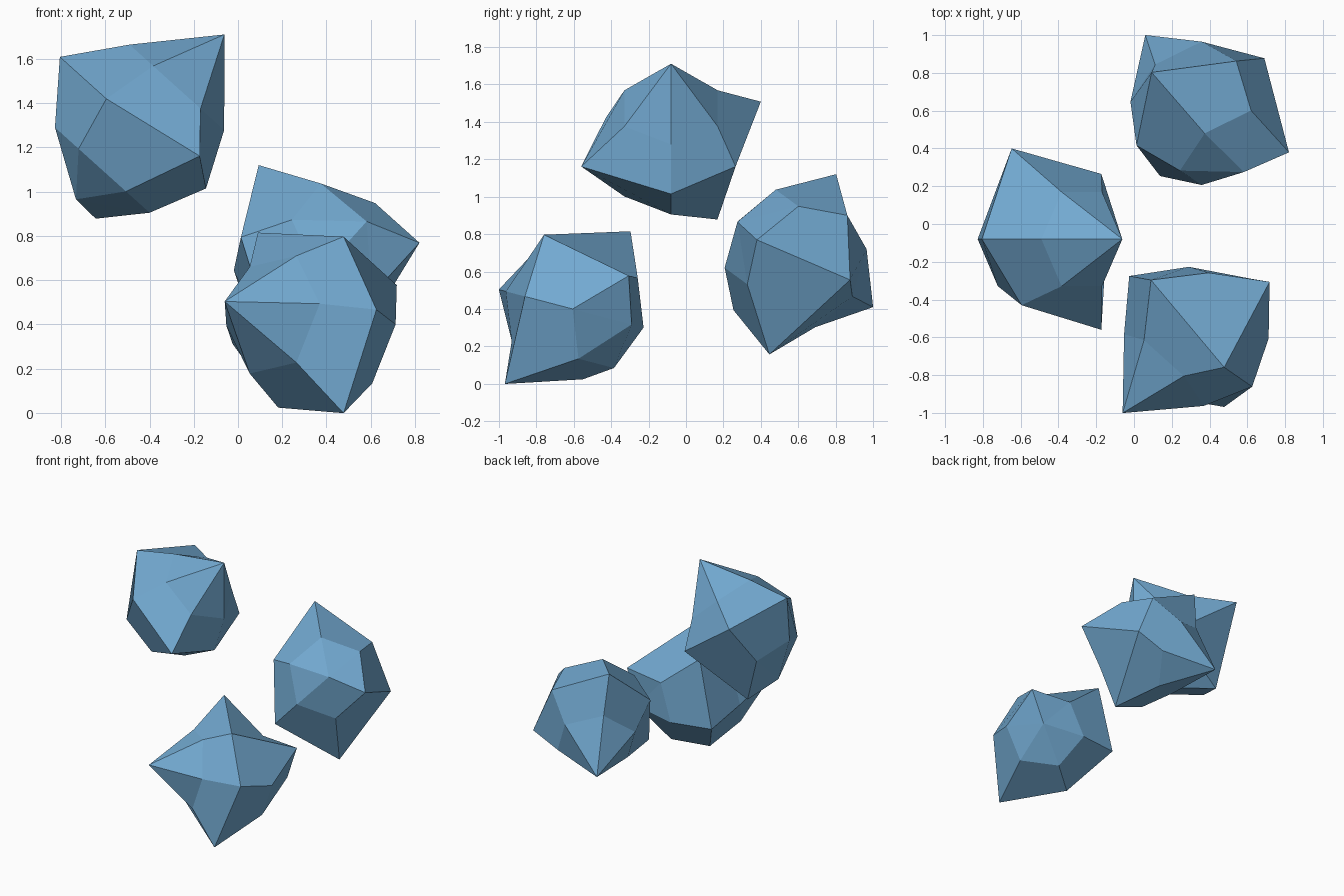
import bpy
import bmesh
import math
from mathutils import Matrix, Vector

if "Cube" in bpy.data.objects:
    bpy.data.objects.remove(bpy.data.objects["Cube"])

# One flat blue for all rocks
blue = bpy.data.materials.new("rock blue")
blue.diffuse_color = (0.17, 0.40, 0.64, 1.0)
blue.use_nodes = True
blue.node_tree.nodes["Principled BSDF"].inputs["Base Color"].default_value = blue.diffuse_color

# Corners pulled out of the even six-sided ball: (ring, step) -> position
SPIKES = {
    (0, 2): (-0.30, 0.48, 0.03),
    (0, 1): (0.285, 0.345, 0.09),
    (0, 3): (-0.485, 0.0, 0.0),
    (0, 5): (0.285, -0.48, 0.09),
    (-1, 1): (0.125, 0.248, -0.435),
}


def rock_mesh():
    """Low-poly ball: two poles, three rings of six, a few jagged corners."""
    bm = bmesh.new()
    rings = []
    for ring, radius, height in ((1, 0.288, 0.252), (0, 0.404, 0.0), (-1, 0.288, -0.252)):
        row = []
        for k in range(6):
            a = k * math.pi / 3
            p = (radius * math.cos(a), radius * math.sin(a), height)
            row.append(bm.verts.new(SPIKES.get((ring, k), p)))
        rings.append(row)
    top = bm.verts.new((0, 0, 0.573))
    bottom = bm.verts.new((0, 0, -0.43))
    for k in range(6):
        n = (k + 1) % 6
        bm.faces.new((top, rings[0][k], rings[0][n]))
        for up, low in zip(rings, rings[1:]):
            bm.faces.new((up[k], low[k], low[n], up[n]))
        bm.faces.new((bottom, rings[2][n], rings[2][k]))
    bmesh.ops.recalc_face_normals(bm, faces=bm.faces)
    me = bpy.data.meshes.new("rock")
    bm.to_mesh(me)
    bm.free()
    me.materials.append(blue)
    return me


def place(name, mesh, centre, side, axis):
    """Put a copy of the rock with its pole along axis and first corner along side."""
    z = Vector(axis).normalized()
    x = Vector(side)
    x = (x - z * x.dot(z)).normalized()
    y = z.cross(x)
    ob = bpy.data.objects.new(name, mesh)
    rot = Matrix((x, y, z)).transposed().to_4x4()
    ob.matrix_world = Matrix.Translation(centre) @ rot
    bpy.context.collection.objects.link(ob)


# Three rocks of the same shape, turned differently
rock = rock_mesh()
place("upper_rock", rock, (-0.445, -0.08, 1.285), (0.743, 0, -0.669), (0.669, 0, 0.743))
place("front_rock", rock, (0.33, -0.595, 0.397), (0.733, -0.659, 0.173), (-0.68, -0.707, 0.186))
place("back_rock", rock, (0.358, 0.586, 0.67), (0.454, 0.684, 0.570), (-0.52, 0.723, -0.454))
